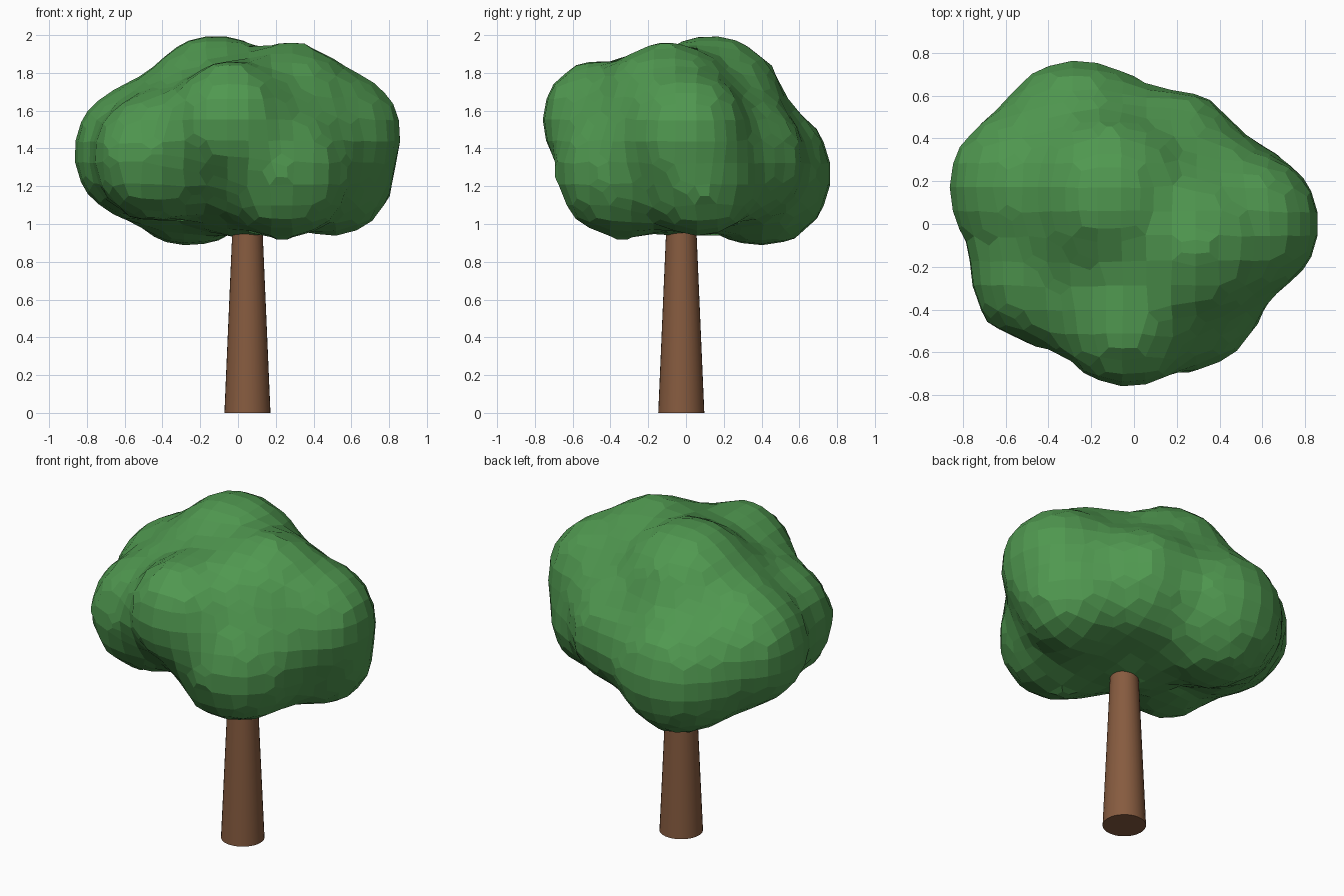
import bpy, bmesh
from mathutils import Matrix

if "Cube" in bpy.data.objects:
    bpy.data.objects.remove(bpy.data.objects["Cube"], do_unlink=True)


def make_material(name, rgb):
    mat = bpy.data.materials.new(name)
    mat.use_nodes = True
    mat.diffuse_color = (*rgb, 1)
    mat.node_tree.nodes["Principled BSDF"].inputs["Base Color"].default_value = (*rgb, 1)
    return mat


leaf_green = make_material("leaf green", (0.08, 0.315, 0.08))
bark_brown = make_material("bark brown", (0.24, 0.105, 0.05))

# Trunk: a plain tapered cylinder reaching into the crown
bpy.ops.mesh.primitive_cone_add(vertices=32, radius1=0.122, radius2=0.07, depth=1.2,
                                location=(0.05, -0.025, 0.6))
trunk = bpy.context.object
trunk.name = "trunk"
trunk.data.materials.append(bark_brown)
bpy.ops.object.shade_smooth_by_angle()

# Crown: overlapping leaf clumps (x, y, z, radius)
clumps = [
    (-0.26, 0.39, 1.265, 0.40),   # low back
    (-0.03, -0.45, 1.55, 0.335),  # front
    (0.53, 0.00, 1.47, 0.358),    # left side
    (-0.505, 0.17, 1.38, 0.383),  # right side
    (-0.12, 0.13, 1.615, 0.403),  # top
    (0.27, -0.10, 1.60, 0.378),   # second top
    (-0.42, -0.22, 1.36, 0.368),  # front right
    (0.24, -0.33, 1.28, 0.378),   # low front
    (0.50, 0.07, 1.24, 0.328),    # low left
    (0.17, 0.29, 1.34, 0.36),     # back left
    (0.00, 0.00, 1.40, 0.48),     # core
]
bm = bmesh.new()
for x, y, z, r in clumps:
    bmesh.ops.create_icosphere(bm, subdivisions=3, radius=r,
                               matrix=Matrix.Translation((x, y, z)))
mesh = bpy.data.meshes.new("crown")
bm.to_mesh(mesh)
bm.free()
crown = bpy.data.objects.new("crown", mesh)
bpy.context.collection.objects.link(crown)

# Fuse the clumps into one coarse faceted surface and soften the creases
remesh = crown.modifiers.new("fuse", "REMESH")
remesh.mode = "VOXEL"
remesh.voxel_size = 0.115
soften = crown.modifiers.new("soften", "SMOOTH")
soften.factor = 0.5
soften.iterations = 2
fused = bpy.data.meshes.new_from_object(
    crown.evaluated_get(bpy.context.evaluated_depsgraph_get()))
crown.modifiers.clear()
crown.data = fused
fused.shade_flat()
fused.materials.clear()
fused.materials.append(leaf_green)
